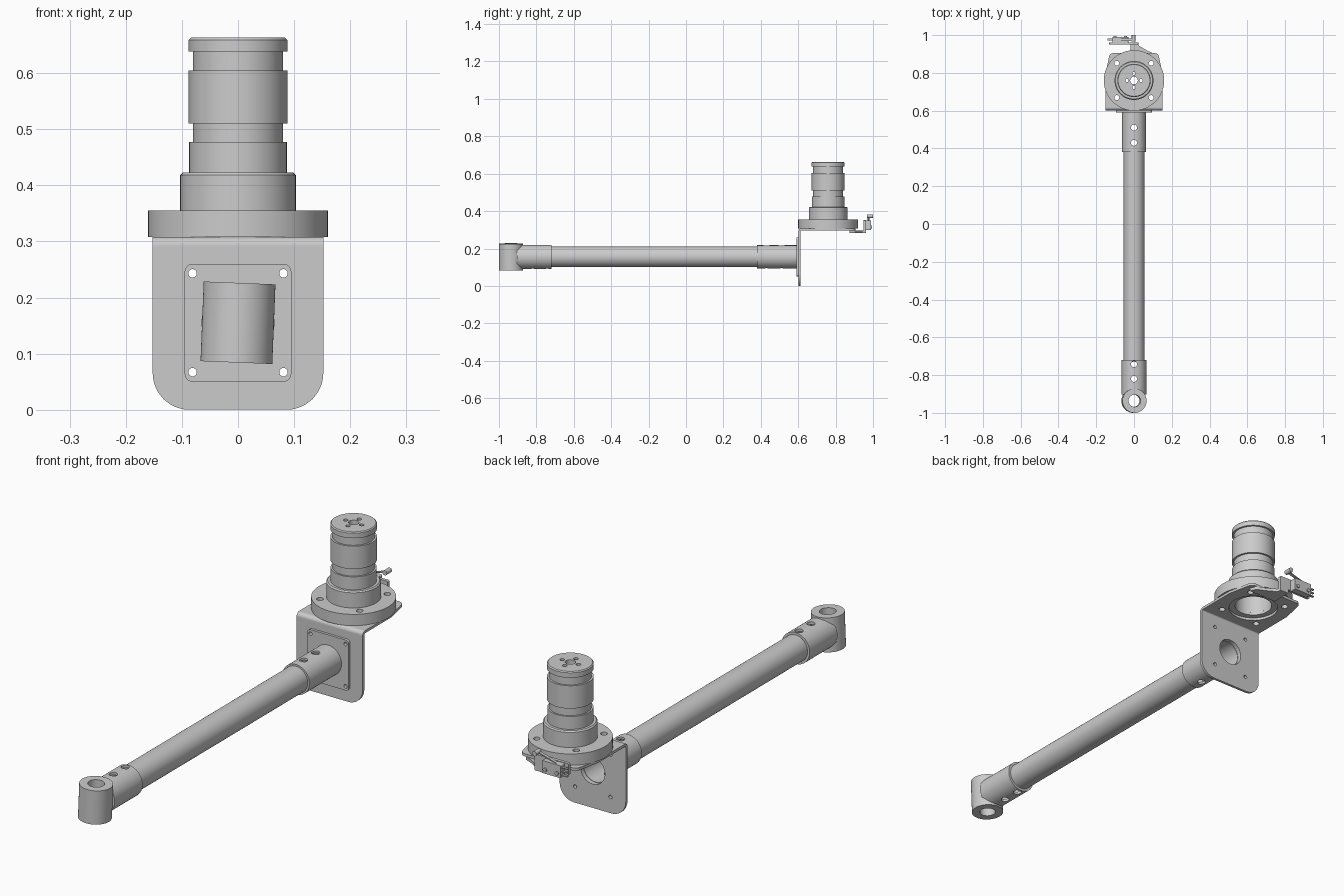
import bpy
import bmesh
from math import cos, sin, pi, radians
from mathutils import Vector, Matrix

cube = bpy.data.objects.get("Cube")
if cube:
    bpy.data.objects.remove(cube)

GREY = (0.6, 0.6, 0.6, 1.0)
metal = bpy.data.materials.new("satin grey metal")
metal.use_nodes = True
metal.diffuse_color = GREY
metal.node_tree.nodes["Principled BSDF"].inputs["Base Color"].default_value = GREY

# Frames turning local x, y, z into the directions named
FLAT = Matrix.Identity(3)
FACING = Matrix(((1, 0, 0), (0, 0, 1), (0, 1, 0)))    # outline in xz, depth along y
SIDE = Matrix(((0, 0, 1), (1, 0, 0), (0, 1, 0)))      # outline in yz, depth along x


def make(name, bm):
    bmesh.ops.remove_doubles(bm, verts=bm.verts, dist=1e-6)
    bmesh.ops.recalc_face_normals(bm, faces=bm.faces)
    mesh = bpy.data.meshes.new(name)
    bm.to_mesh(mesh)
    bm.free()
    mesh.materials.append(metal)
    ob = bpy.data.objects.new(name, mesh)
    bpy.context.collection.objects.link(ob)
    return ob


def lathe(name, profile, origin, frame=FLAT, steps=64):
    """Revolve a closed (radius, height) profile about the frame's depth axis."""
    bm = bmesh.new()
    origin, axis = Vector(origin), frame @ Vector((0, 0, 1))
    vs = [bm.verts.new(origin + frame @ Vector((r, 0, h))) for r, h in profile]
    es = [bm.edges.new((vs[i - 1], vs[i])) for i in range(len(vs))]
    bmesh.ops.spin(bm, geom=vs + es, cent=origin, axis=axis, angle=2 * pi,
                   steps=steps, use_merge=True)
    return make(name, bm)


def rounded(points, n=8):
    """Round each (x, y, radius) corner of an outline."""
    out = []
    for i, (x, y, r) in enumerate(points):
        p = Vector((x, y))
        a = (Vector(points[i - 1][:2]) - p).normalized()
        b = (Vector(points[(i + 1) % len(points)][:2]) - p).normalized()
        if r == 0:
            out.append(p)
            continue
        half = a.angle(b) / 2
        centre = p + (a + b).normalized() * (r / sin(half))
        start = p + a * (r * cos(half) / sin(half)) - centre
        end = p + b * (r * cos(half) / sin(half)) - centre
        out += [centre + start.lerp(end, k / n).normalized() * r for k in range(n + 1)]
    return out


def prism(name, points, low, high, frame=FLAT):
    bm = bmesh.new()
    pts = rounded(points)
    rings = [[bm.verts.new(frame @ Vector((p.x, p.y, h))) for p in pts] for h in (low, high)]
    for ring in rings:
        bm.faces.new(ring)
    for i in range(len(pts)):
        bm.faces.new((rings[0][i - 1], rings[0][i], rings[1][i], rings[1][i - 1]))
    return make(name, bm)


def box(name, x0, x1, y0, y1, z0, z1, r=0.0):
    return prism(name, [(x0, z0, r), (x1, z0, r), (x1, z1, r), (x0, z1, r)], y0, y1, FACING)


def rod(name, radius, low, high, origin, frame=FLAT, steps=32):
    """Solid cylinder along the frame's depth axis."""
    pts = [(radius * cos(2 * pi * k / steps), radius * sin(2 * pi * k / steps)) for k in range(steps)]
    ob = prism(name, [(x, y, 0) for x, y in pts], low, high, frame)
    ob.data.transform(Matrix.Translation(origin))
    return ob


def drill(ob, holes, low, high, frame=FLAT):
    """Cut (x, y, z, radius) round holes along the frame's depth axis."""
    for x, y, z, r in holes:
        cutter = rod("cutter", r, low, high, (x, y, z), frame)
        mod = ob.modifiers.new("hole", 'BOOLEAN')
        mod.operation, mod.solver, mod.object = 'DIFFERENCE', 'EXACT', cutter
        bpy.context.view_layer.objects.active = ob
        bpy.ops.object.modifier_apply(modifier=mod.name)
        bpy.data.objects.remove(cutter)


def ring(inner, outer, low, high):
    return [(inner, low), (outer, low), (outer, high), (inner, high)]


ARM_Z = 0.155      # height of the long arm
COL_Y = 0.76       # column position

# Long hollow arm with a sleeve at each end
lathe("arm_tube", ring(0.046, 0.055, -0.73, 0.39), (0, 0, ARM_Z), FACING)
front_sleeve = lathe("front_sleeve", ring(0.054, 0.065, -0.903, -0.72), (0, 0, ARM_Z), FACING)
rear_sleeve = lathe("rear_sleeve", ring(0.054, 0.0625, 0.38, 0.595), (0, 0, ARM_Z), FACING)
drill(front_sleeve, [(0, y, ARM_Z, 0.016) for y in (-0.82, -0.742)], -0.1, 0.1)
drill(rear_sleeve, [(0, y, ARM_Z, 0.016) for y in (0.43, 0.51)], -0.1, 0.1)

# Slightly tilted pivot eye on the front end
eye = lathe("pivot_eye", ring(0.032, 0.064, -0.071, 0.071), (0, 0, 0))
eye.location = (0, -0.936, ARM_Z)
eye.rotation_euler.y = radians(2.3)

# Square mounting flange behind the arm
BOLTS = [(x, 0.6, ARM_Z + dz, 0.0075) for x in (-0.081, 0.081) for dz in (-0.088, 0.088)]
BORE = [(0, 0.6, ARM_Z, 0.056)]
flange = box("arm_flange", -0.095, 0.095, 0.591, 0.602, 0.05, 0.26, 0.014)
drill(flange, BOLTS + BORE, -0.1, 0.1, FACING)

# Angle bracket: upright plate, bend and top plate
upright = prism("bracket_upright", [(-0.152, 0, 0.065), (0.152, 0, 0.065),
                                    (0.152, 0.29, 0), (-0.152, 0.29, 0)], 0.602, 0.613, FACING)
drill(upright, BOLTS + BORE, -0.1, 0.1, FACING)
prism("bracket_bend", [(0.602, 0.29, 0), (0.602, 0.308, 0.016), (0.622, 0.308, 0), (0.622, 0.297, 0),
                       (0.613, 0.297, 0.005), (0.613, 0.29, 0)], -0.152, 0.152, SIDE)
top_plate = prism("bracket_top", [(-0.152, 0.622, 0), (0.152, 0.622, 0), (0.152, 0.79, 0.05),
                                  (0.128, 0.905, 0.025), (-0.128, 0.905, 0.025),
                                  (-0.152, 0.79, 0.05)], 0.297, 0.308)
CORNERS = [(x, COL_Y + y, 0.3, 0.013) for x in (-0.091, 0.091) for y in (-0.091, 0.091)]
drill(top_plate, CORNERS + [(0, COL_Y, 0.3, 0.1)], -0.1, 0.1)

# Round base flange with bolt holes
base = lathe("base_flange", ring(0.075, 0.16, 0.308, 0.355), (0, COL_Y, 0), steps=96)
drill(base, CORNERS, -0.1, 0.1)

# Stepped hollow column with grooves and a drilled cap
column = lathe("column", [(0.075, 0.32), (0.103, 0.32), (0.103, 0.418), (0.098, 0.423),
                          (0.087, 0.423), (0.087, 0.477), (0.08, 0.477), (0.08, 0.51),
                          (0.088, 0.51), (0.088, 0.605), (0.08, 0.605), (0.08, 0.638),
                          (0.088, 0.638), (0.088, 0.659), (0.084, 0.663),
                          (0.02, 0.663), (0.02, 0.64), (0.075, 0.64)], (0, COL_Y, 0))
drill(column, [(x, COL_Y + y, 0.65, 0.009) for x, y in
               ((0.037, 0), (-0.037, 0), (0, 0.037), (0, -0.037))], -0.05, 0.05)

# Switch arm reaching back under the top plate
prism("switch_arm", [(-0.018, 0.875, 0), (0.115, 0.875, 0), (0.105, 0.903, 0.01), (0.07, 0.918, 0),
                     (0.024, 0.945, 0.01), (0.024, 0.962, 0), (-0.018, 0.962, 0)], 0.284, 0.297)
box("switch_arm_upright", -0.018, 0.024, 0.949, 0.962, 0.284, 0.352, 0.004)
box("switch_plate", -0.132, 0.024, 0.949, 0.962, 0.302, 0.352, 0.004)

# Limit switch with terminals, screws, lever and roller
box("switch_body", -0.115, -0.03, 0.962, 0.99, 0.298, 0.35, 0.003)
for x in (-0.1, -0.045):
    rod("switch_screw", 0.008, 0, 0.007, (x, 0.988, 0.315), FACING, 16)
for z in (0.306, 0.322, 0.338):
    box("switch_terminal", -0.14, -0.113, 0.971, 0.981, z - 0.002, z + 0.002)
prism("switch_lever", [(-0.1, 0.349, 0), (-0.095, 0.347, 0), (0.0, 0.372, 0), (-0.002, 0.377, 0)],
      0.97, 0.982, FACING)
rod("lever_roller", 0.01, 0.967, 1.0, (-0.002, 0, 0.373), FACING, 24)

# Smooth the round surfaces and keep machined edges sharp
bpy.ops.object.select_all(action='DESELECT')
for ob in bpy.context.scene.objects:
    if ob.type == 'MESH':
        ob.select_set(True)
        bpy.context.view_layer.objects.active = ob
bpy.ops.object.shade_smooth_by_angle(angle=radians(30))
